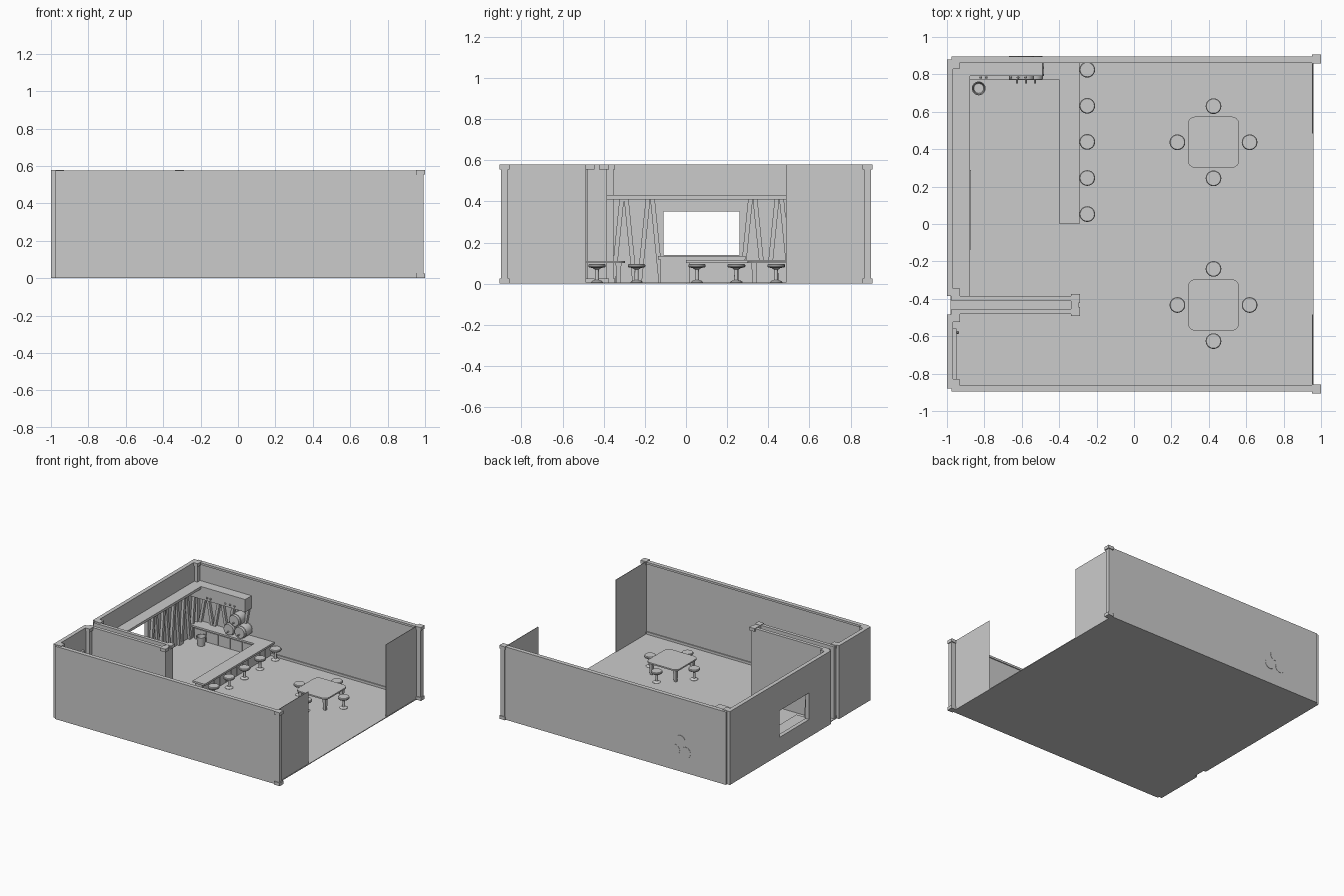
import bpy, bmesh, math
from mathutils import Vector

if "Cube" in bpy.data.objects:
    bpy.data.objects.remove(bpy.data.objects["Cube"])


def mesh_object(name, bm):
    bmesh.ops.recalc_face_normals(bm, faces=bm.faces)
    me = bpy.data.meshes.new(name)
    bm.to_mesh(me)
    bm.free()
    ob = bpy.data.objects.new(name, me)
    bpy.context.collection.objects.link(ob)
    return ob


def box(name, x0, x1, y0, y1, z0, z1):
    bm = bmesh.new()
    bmesh.ops.create_cube(bm, size=1)
    for v in bm.verts:
        v.co = ((x0 + x1) / 2 + v.co.x * (x1 - x0),
                (y0 + y1) / 2 + v.co.y * (y1 - y0),
                (z0 + z1) / 2 + v.co.z * (z1 - z0))
    return mesh_object(name, bm)


def prism(name, pts, offset):
    """Extrude a planar polygon by an offset vector."""
    bm = bmesh.new()
    f = bm.faces.new([bm.verts.new(p) for p in pts])
    r = bmesh.ops.extrude_face_region(bm, geom=[f])
    bm.faces.new([bm.verts.new(p) for p in pts])
    bmesh.ops.translate(bm, vec=Vector(offset),
                        verts=[g for g in r["geom"] if isinstance(g, bmesh.types.BMVert)])
    bmesh.ops.remove_doubles(bm, verts=bm.verts, dist=1e-5)
    return mesh_object(name, bm)


def lathe(name, profile, loc, axis="Z", n=24):
    """Revolve (radius, height) points about Z or Y."""
    bm = bmesh.new()
    rings = []
    for r, h in profile:
        ring = []
        for i in range(n):
            a = 2 * math.pi * i / n
            p = (r * math.cos(a), r * math.sin(a), h)
            if axis == "Y":
                p = (p[0], p[2], p[1])
            ring.append(bm.verts.new(Vector(p) + Vector(loc)))
        rings.append(ring)
    for a, b in zip(rings, rings[1:]):
        for i in range(n):
            bm.faces.new((a[i], a[(i + 1) % n], b[(i + 1) % n], b[i]))
    bm.faces.new(rings[0])
    bm.faces.new(rings[-1])
    ob = mesh_object(name, bm)
    bpy.ops.object.select_all(action="DESELECT")
    ob.select_set(True)
    bpy.context.view_layer.objects.active = ob
    bpy.ops.object.shade_smooth_by_angle(angle=math.radians(35))
    return ob


H = 0.58

# Floor, long walls, skirting, front panels and corner posts
box("floor", -0.98, 0.96, -0.88, 0.88, 0, 0.006)
for s, side in ((-1, "front"), (1, "back")):
    lo, hi = sorted((s * 0.87, s * 0.895))
    box(side + "_wall", -0.975, 0.97, lo, hi, 0, H - 0.004)
    lo, hi = sorted((s * 0.862, s * 0.872))
    box(side + "_skirting", -0.96, 0.955, lo, hi, 0, 0.025)
    lo, hi = sorted((s * 0.862, s * 0.872))
    box(side + "_top_rail", -0.96, 0.955, lo, hi, H - 0.02, H - 0.004)
    lo, hi = sorted((s * 0.485, s * 0.88))
    box(side + "_entrance_panel", 0.953, 0.957, lo, hi, 0, H - 0.002)


def post(name, x, y, w=0.034, cap=0.048):
    box(name, x - w / 2, x + w / 2, y - w / 2, y + w / 2, 0, H)
    for z in (0, H - 0.025):
        box(name + "_cap", x - cap / 2, x + cap / 2, y - cap / 2, y + cap / 2, z, z + 0.025)


for s in (-1, 1):
    post("entrance_post", 0.975, s * 0.882)
    post("rear_corner_post", -0.957, s * 0.853)

# Left wall of the bar with the serving window, then the side room wall
WX0, WX1 = -1.0, -0.968
box("bar_wall_side", WX0, WX1, -0.385, -0.11, 0, H)
box("bar_wall_side", WX0, WX1, 0.26, 0.88, 0, H)
box("bar_wall_lower", WX0, WX1, -0.11, 0.26, 0, 0.14)
box("bar_wall_upper", WX0, WX1, -0.11, 0.26, 0.35, H)
box("side_room_wall", WX0, WX1, -0.88, -0.485, 0, H)
box("door", -0.97, -0.95, -0.83, -0.56, 0, 0.42)
lathe("door_knob", [(0.004, -0.006), (0.008, 0), (0.004, 0.006)], (-0.943, -0.58, 0.2), n=12)

# Double partition with hollow core and end post
box("partition_bar_side", -0.975, -0.31, -0.412, -0.385, 0, H - 0.004)
box("partition_room_side", -0.975, -0.31, -0.482, -0.455, 0, H - 0.004)
box("partition_end", -0.335, -0.298, -0.482, -0.385, 0, H - 0.002)
for z in (0, H - 0.025):
    box("partition_end_cap", -0.338, -0.29, -0.492, -0.445, z, z + 0.025)
    box("partition_end_cap", -0.338, -0.29, -0.422, -0.375, z, z + 0.025)
post("partition_rear_post", -0.955, -0.37)
post("partition_rear_post", -0.955, -0.5)

# Upper shelf over the window and wall cupboard along the back
box("window_shelf", -0.97, -0.877, -0.385, 0.87, 0.41, 0.43)
box("wall_cupboard", -0.97, -0.49, 0.79, 0.87, 0.33, 0.43)
for x in (-0.82, -0.79, -0.66, -0.62, -0.58):
    lathe("cupboard_knob", [(0.004, 0), (0.008, -0.006), (0.006, -0.012)], (x, 0.79, 0.355), "Y", 10)


# Zigzag cladding boards on the left wall and back wall
def boards(name, start, end, step, z0, z1, place, depth):
    n = max(1, round((end - start) / step))
    step = (end - start) / n
    w = step * 0.35
    for i in range(n):
        a, b = start + i * step, start + (i + 1) * step - w
        if i % 2:
            a, b = b, a
        quad = [(a, z0), (a + w, z0), (b + w, z1), (b, z1)]
        prism(name, [place(u, z) for u, z in quad], depth)


left = lambda u, z: (-0.969, u, z)
back = lambda u, z: (u, 0.871, z)
boards("left_cladding", -0.365, -0.11, 0.064, 0.0, 0.41, left, (0.022, 0, 0))
boards("left_cladding", 0.26, 0.84, 0.064, 0.0, 0.41, left, (0.022, 0, 0))
boards("back_cladding", -0.94, -0.5, 0.064, 0.11, 0.33, back, (0, -0.022, 0))

# Counters: window counter, back counter and bar with plank front
box("window_counter", -0.97, -0.878, -0.125, 0.285, 0, 0.118)
box("window_counter_top", -0.985, -0.872, -0.135, 0.29, 0.118, 0.135)
box("back_counter_base", -0.93, -0.38, 0.785, 0.87, 0, 0.1)
box("back_counter_top", -0.97, -0.39, 0.77, 0.87, 0.1, 0.114)
box("bar_base", -0.385, -0.325, 0.015, 0.87, 0, 0.1)
box("bar_top", -0.397, -0.292, 0.0, 0.87, 0.1, 0.115)
for i in range(12):
    box("bar_front_plank", -0.327, -0.318, 0.018 + i * 0.071, 0.083 + i * 0.071, 0, 0.1)
for i in range(5):
    box("back_counter_door", -0.92 + i * 0.105, -0.825 + i * 0.105, 0.779, 0.787, 0.01, 0.092)

# Stacked barrels with taps
BARREL = [(0.036, -0.062), (0.042, -0.062), (0.045, -0.04), (0.048, 0),
          (0.045, 0.04), (0.042, 0.062), (0.036, 0.062)]
for x, z in ((-0.625, 0.162), (-0.53, 0.162), (-0.578, 0.244)):
    lathe("barrel", BARREL, (x, 0.835, z), "Y")
    for y in (0.797, 0.873):
        lathe("barrel_hoop", [(0.044, -0.005), (0.0485, -0.005), (0.0485, 0.005), (0.044, 0.005)],
              (x, y, z), "Y")
    lathe("barrel_tap", [(0.005, 0), (0.005, -0.022)], (x, 0.774, z - 0.015), "Y", 8)

# Bucket
lathe("bucket", [(0.027, 0.004), (0.034, 0.068), (0.037, 0.068), (0.037, 0.076),
                 (0.032, 0.076), (0.026, 0.012)], (-0.83, 0.725, 0))

# Stools
STOOL = [(0.029, 0), (0.029, 0.008), (0.022, 0.014), (0.010, 0.017), (0.009, 0.068),
         (0.022, 0.077), (0.038, 0.078), (0.042, 0.083), (0.042, 0.091), (0.038, 0.096)]
for i in range(5):
    lathe("bar_stool", STOOL, (-0.25, 0.053 + i * 0.193, 0))

# Tables with rounded tops, tapered legs and four stools each
for cy in (-0.433, 0.437):
    cx, r, h = 0.425, 0.04, 0.137
    outline = []
    for q in range(4):
        sx, sy = ((1, 1), (-1, 1), (-1, -1), (1, -1))[q]
        for k in range(7):
            a = math.pi / 2 * (q + k / 6)
            outline.append((cx + sx * (h - r) + r * math.cos(a),
                            cy + sy * (h - r) + r * math.sin(a), 0.1))
    prism("table_top", outline, (0, 0, 0.011))
    for sx in (-1, 1):
        for sy in (-1, 1):
            leg = box("table_leg", -0.014, 0.014, -0.014, 0.014, 0, 0.1)
            for v in leg.data.vertices:
                if v.co.z < 0.05:
                    v.co.x *= 0.65
                    v.co.y *= 0.65
            leg.location = (cx + sx * 0.105, cy + sy * 0.105, 0)
    for dx, dy in ((0.193, 0), (-0.193, 0), (0, 0.193), (0, -0.193)):
        lathe("table_stool", STOOL, (cx + dx, cy + dy, 0))
